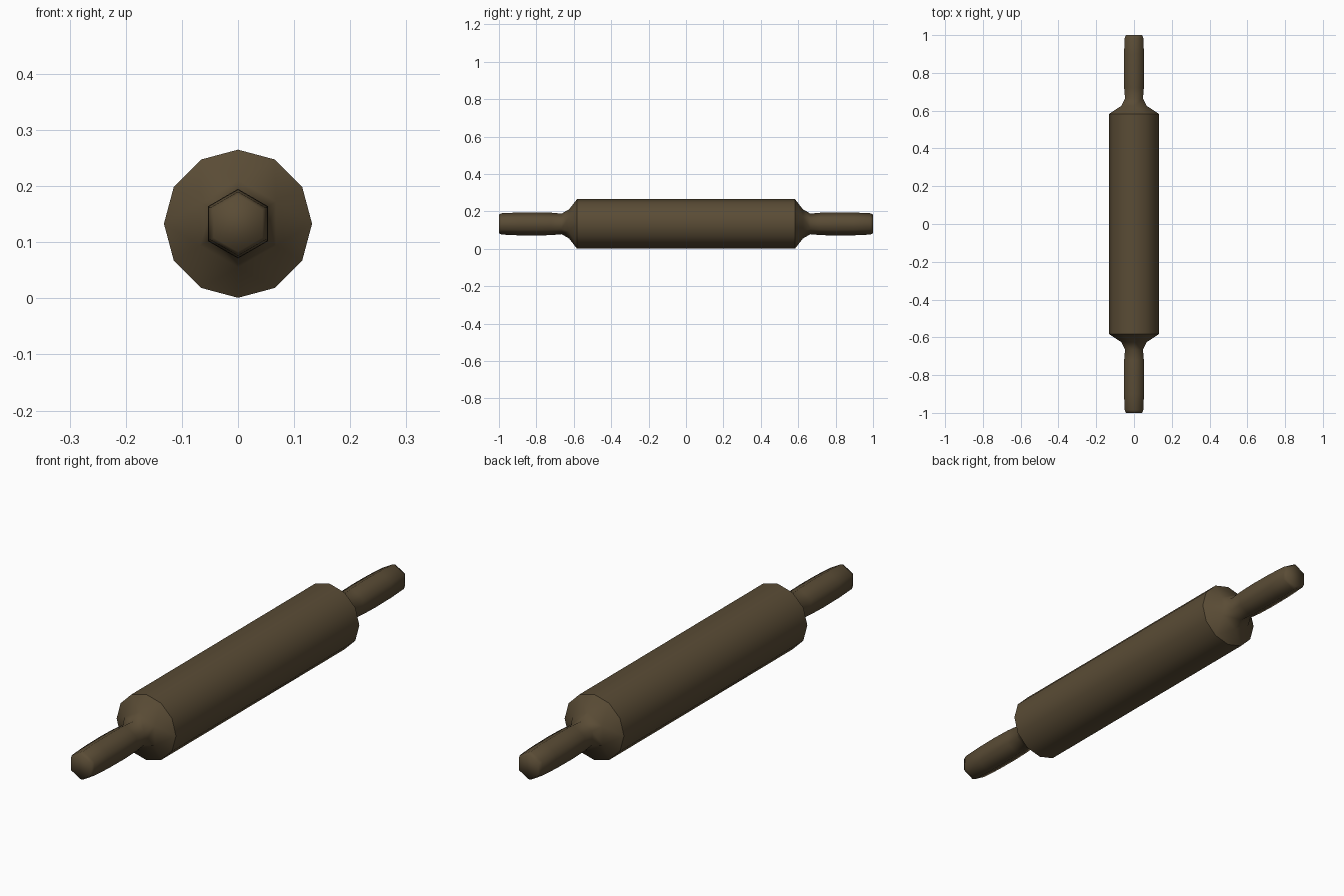
import bpy, bmesh, math

if "Cube" in bpy.data.objects:
    bpy.data.objects.remove(bpy.data.objects["Cube"])

CZ = 0.133  # axis height

wood = bpy.data.materials.new("dark wood")
wood.diffuse_color = (0.102, 0.072, 0.036, 1)
wood.use_nodes = True
wood.node_tree.nodes["Principled BSDF"].inputs["Base Color"].default_value = wood.diffuse_color


def ring(bm, n, r, y):
    # n-sided ring around the y axis, one vertex pointing straight up
    return [bm.verts.new((r * math.sin(math.tau * i / n), y,
                          CZ + r * math.cos(math.tau * i / n))) for i in range(n)]


def bridge(bm, a, b):
    n = len(a)
    for i in range(n):
        j = (i + 1) % n
        bm.faces.new((a[i], a[j], b[j], b[i]))


bm = bmesh.new()

# twelve-sided roller barrel
rims = [ring(bm, 12, 0.132, s * 0.583) for s in (-1, 1)]
bridge(bm, *rims)

# six-sided handles, as (y, radius), growing out of each barrel end
PROFILE = [(0.625, 0.078), (0.665, 0.055), (0.72, 0.060), (0.80, 0.062),
           (0.90, 0.061), (0.985, 0.057), (1.0, 0.050)]
for s, rim in zip((-1, 1), rims):
    rows = [ring(bm, 6, r, s * y) for y, r in PROFILE]
    first = rows[0]
    # shoulder from twelve sides to six
    for k in range(6):
        h, h2 = first[k], first[(k + 1) % 6]
        b0, b1, b2 = rim[2 * k], rim[2 * k + 1], rim[(2 * k + 2) % 12]
        for tri in ((b0, b1, h), (b1, b2, h2), (h, b1, h2)):
            bm.faces.new(tri)
    for a, b in zip(rows, rows[1:]):
        bridge(bm, a, b)
    bm.faces.new(rows[-1])

bmesh.ops.recalc_face_normals(bm, faces=bm.faces[:])
for f in bm.faces:
    f.smooth = True
# only the barrel rims stay crisp
for rim in rims:
    for i in range(12):
        bm.edges.get((rim[i], rim[(i + 1) % 12])).smooth = False

me = bpy.data.meshes.new("rolling_pin")
bm.to_mesh(me)
bm.free()
me.materials.append(wood)
bpy.context.collection.objects.link(bpy.data.objects.new("rolling_pin", me))
